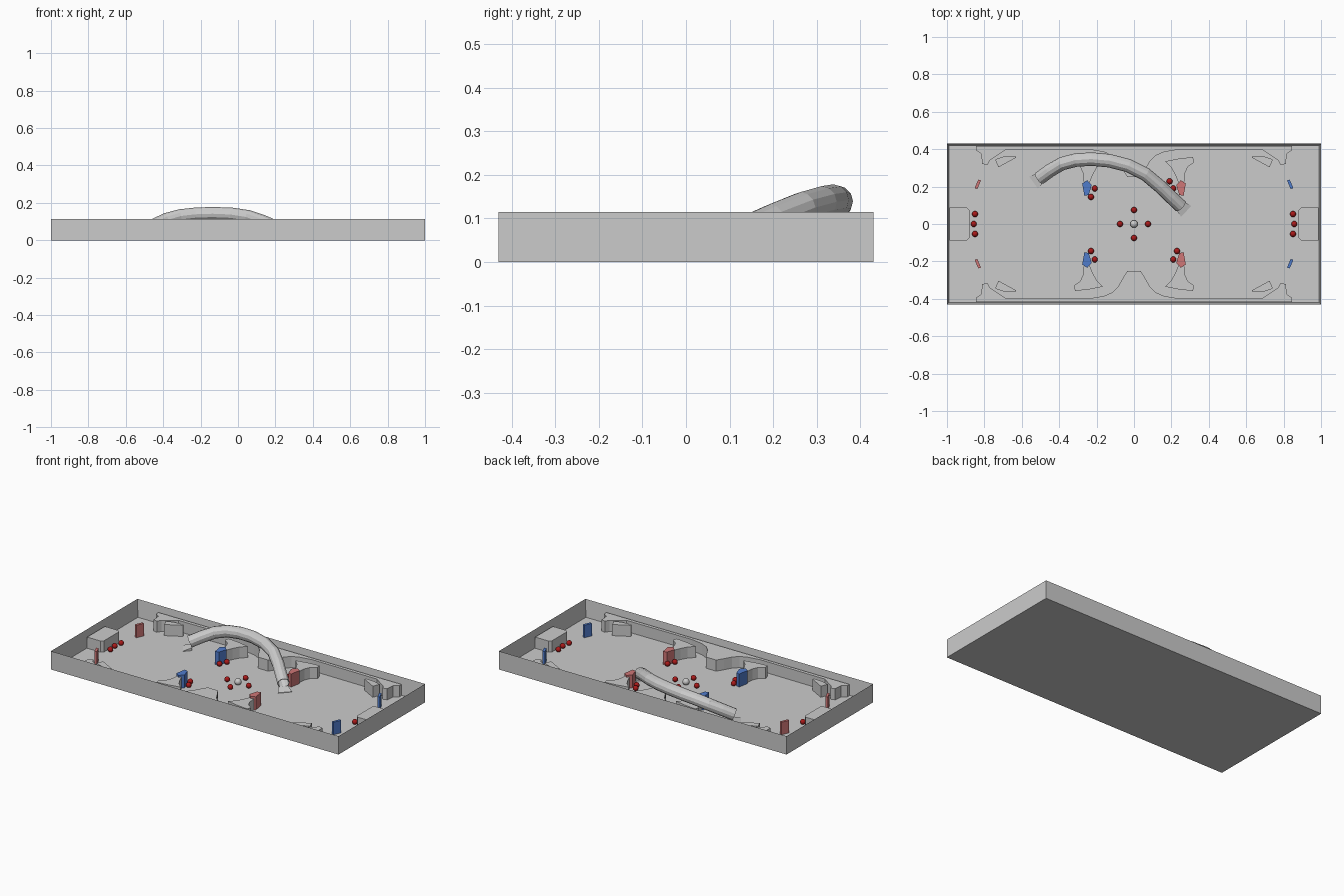
import bpy, bmesh, math
from mathutils import Vector

if "Cube" in bpy.data.objects:
    bpy.data.objects.remove(bpy.data.objects["Cube"])

FLOOR, TOP = 0.006, 0.076


def material(name, rgb):
    m = bpy.data.materials.new(name)
    m.diffuse_color = (*rgb, 1)
    m.use_nodes = True
    m.node_tree.nodes["Principled BSDF"].inputs["Base Color"].default_value = m.diffuse_color
    return m


RED = material("panel_red", (0.62, 0.18, 0.18))
BLUE = material("panel_blue", (0.08, 0.2, 0.6))
DARK_RED = material("ball_red", (0.4, 0.01, 0.01))


def finish(name, bm, mat=None):
    bmesh.ops.recalc_face_normals(bm, faces=bm.faces[:])
    me = bpy.data.meshes.new(name)
    bm.to_mesh(me)
    bm.free()
    ob = bpy.data.objects.new(name, me)
    bpy.context.collection.objects.link(ob)
    if mat:
        me.materials.append(mat)
    return ob


def prism(name, outline, sx=1, sy=1, top=TOP, mat=None):
    """Extrude a floor-plan outline upward, optionally mirrored."""
    bm = bmesh.new()
    face = bm.faces.new([bm.verts.new((x * sx, y * sy, FLOOR - 0.002)) for x, y in outline])
    ext = bmesh.ops.extrude_face_region(bm, geom=[face])
    verts = [v for v in ext["geom"] if isinstance(v, bmesh.types.BMVert)]
    bmesh.ops.translate(bm, verts=verts, vec=(0, 0, top - FLOOR + 0.002))
    return finish(name, bm, mat)


def ball(name, x, y, r, mat=None):
    bm = bmesh.new()
    bmesh.ops.create_uvsphere(bm, u_segments=20, v_segments=12, radius=r)
    bmesh.ops.translate(bm, verts=bm.verts, vec=(x, y, FLOOR + r))
    for f in bm.faces:
        f.smooth = True
    return finish(name, bm, mat)


# Open tray: box with its top face inset and pushed down to the floor
bm = bmesh.new()
bmesh.ops.create_cube(bm, size=1)
for v in bm.verts:
    v.co = Vector((v.co.x * 2, v.co.y * 0.86, (v.co.z + 0.5) * 0.115))
top = max(bm.faces, key=lambda f: f.calc_center_median().z)
bmesh.ops.inset_region(bm, faces=[top], thickness=0.015)
for v in top.verts:
    v.co.z = FLOOR
finish("arena_tray", bm)

# Shaped side linings with a central bump and hooked ends
half = [(0.035, 0.25), (0.06, 0.29), (0.085, 0.335), (0.115, 0.365), (0.16, 0.385),
        (0.24, 0.398), (0.69, 0.395), (0.725, 0.37), (0.77, 0.34), (0.785, 0.315),
        (0.812, 0.322), (0.816, 0.375), (0.845, 0.395), (0.845, 0.417)]
lining = [(-x, y) for x, y in reversed(half)] + half
for sy in (1, -1):
    prism("side_lining", lining, 1, sy)

# End blocks
for sx in (1, -1):
    prism("end_block", [(0.987, 0.088), (0.893, 0.088), (0.88, 0.075),
                        (0.88, -0.075), (0.893, -0.088), (0.987, -0.088)], sx)

# Fan buttresses, corner deflectors and coloured target panels in each quadrant
fan = [(0.24, 0.215), (0.268, 0.22), (0.272, 0.27), (0.287, 0.305), (0.322, 0.33),
       (0.315, 0.358), (0.24, 0.35), (0.165, 0.335), (0.2, 0.3), (0.222, 0.26)]
deflector = [(0.742, 0.345), (0.725, 0.303), (0.63, 0.355), (0.635, 0.365), (0.7, 0.36)]
mid_panel = [(0.265, 0.15), (0.242, 0.156), (0.226, 0.208), (0.25, 0.234), (0.277, 0.216)]
end_panel = [(0.838, 0.187), (0.852, 0.192), (0.832, 0.238), (0.818, 0.233)]
for sx in (1, -1):
    for sy in (1, -1):
        prism("fan_buttress", fan, sx, sy)
        prism("corner_deflector", deflector, sx, sy)
        prism("middle_panel", mid_panel, sx, sy, 0.088, RED if sx > 0 else BLUE)
        prism("end_panel", end_panel, sx, sy, 0.085, BLUE if sx > 0 else RED)

# Balls
ball("centre_ball", 0, 0, 0.02)
spots = [(0.075, 0), (-0.075, 0), (0, 0.075), (0, -0.075),
         (-0.21, 0.19), (-0.23, 0.145), (-0.21, -0.19), (-0.23, -0.145),
         (0.21, 0.19), (0.19, 0.228), (0.21, -0.19), (0.23, -0.145)]
for s in (1, -1):
    spots += [(s * 0.85, 0.053), (s * 0.857, 0), (s * 0.85, -0.053)]
for x, y in spots:
    ball("red_ball", x, y, 0.016, DARK_RED)

# Arched tunnel: hollow faceted tube swept along a rising path
R, SIDES = 0.036, 12
path = [Vector(p) for p in [
    (-0.505, 0.245, 0.05), (-0.45, 0.285, 0.08), (-0.385, 0.323, 0.11), (-0.31, 0.342, 0.13),
    (-0.225, 0.347, 0.139), (-0.13, 0.338, 0.142), (-0.03, 0.312, 0.138), (0.06, 0.267, 0.125),
    (0.14, 0.2, 0.098), (0.2, 0.142, 0.072), (0.25, 0.095, 0.047)]]
bm = bmesh.new()
rings = []
for i, p in enumerate(path):
    t = (path[min(i + 1, len(path) - 1)] - path[max(i - 1, 0)]).normalized()
    side = t.cross(Vector((0, 0, 1))).normalized()
    up = side.cross(t)
    rings.append([bm.verts.new(p + R * (side * math.cos(a) + up * math.sin(a)))
                  for a in (2 * math.pi * k / SIDES for k in range(SIDES))])
for a, b in zip(rings, rings[1:]):
    for k in range(SIDES):
        n = (k + 1) % SIDES
        bm.faces.new((a[k], a[n], b[n], b[k]))
tube = finish("arched_tunnel", bm)
wall = tube.modifiers.new("wall", "SOLIDIFY")
wall.thickness = 0.004

# Flared ramps leading from the floor into both tunnel mouths
for end, inner in ((path[0], path[1]), (path[-1], path[-2])):
    d = end - inner
    d = Vector((d.x, d.y, 0)).normalized()
    s = Vector((-d.y, d.x, 0))
    base = Vector((end.x, end.y, 0))
    bm = bmesh.new()
    near, far = base - d * 0.012, base + d * 0.04
    n = [bm.verts.new(near + s * w * 0.028 + Vector((0, 0, z)))
         for w, z in ((-1, FLOOR), (1, FLOOR), (1, 0.024), (-1, 0.024))]
    f = [bm.verts.new(far + s * w * 0.04 + Vector((0, 0, z)))
         for w, z in ((-1, FLOOR), (1, FLOOR), (1, FLOOR + 0.003), (-1, FLOOR + 0.003))]
    bm.faces.new(n)
    bm.faces.new(f)
    for k in range(4):
        j = (k + 1) % 4
        bm.faces.new((n[k], n[j], f[j], f[k]))
    finish("tunnel_ramp", bm)
